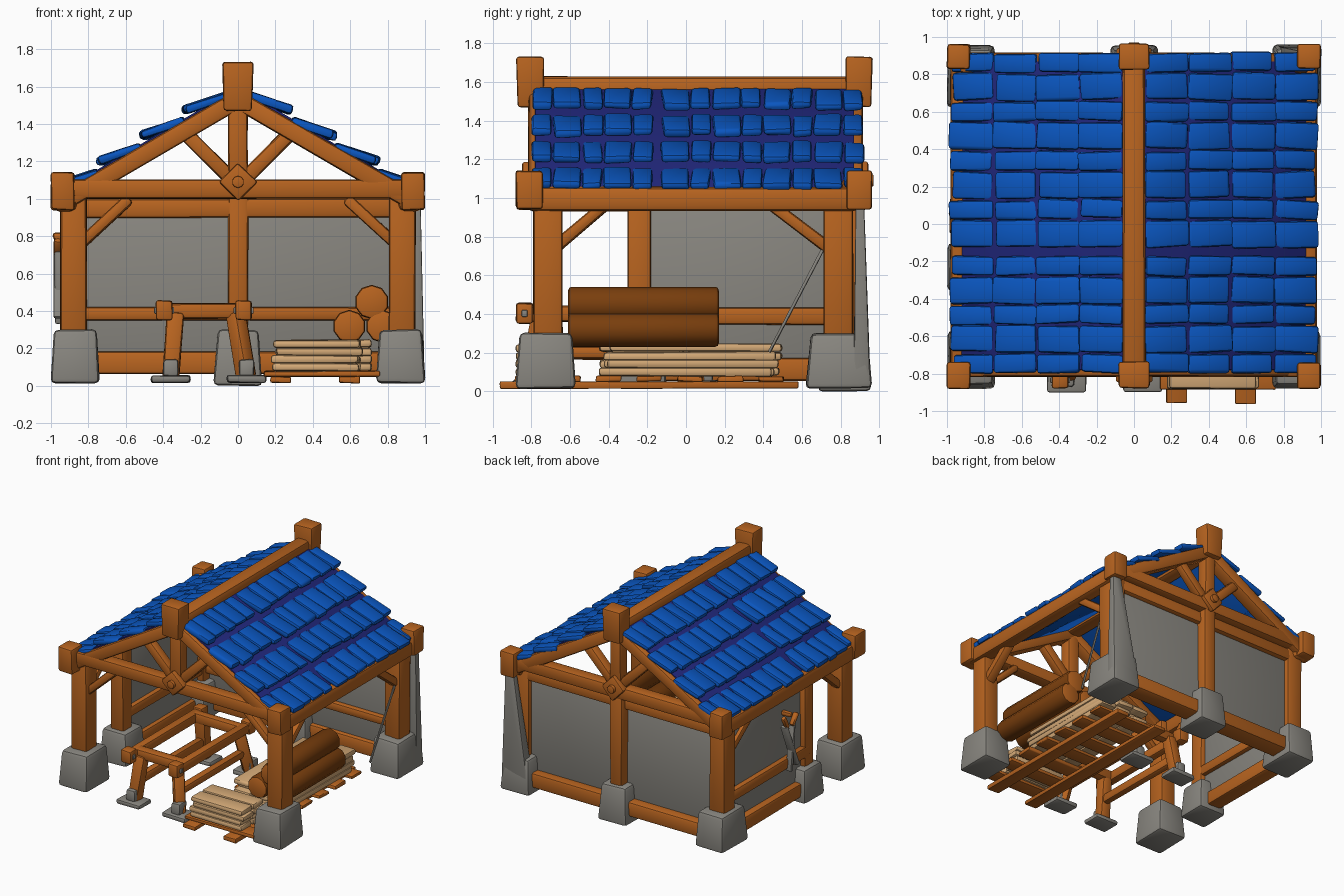
import bpy, bmesh, math, random
from mathutils import Vector, Matrix

if "Cube" in bpy.data.objects:
    bpy.data.objects.remove(bpy.data.objects["Cube"])

random.seed(4)

def material(name, rgb):
    m = bpy.data.materials.new(name)
    m.diffuse_color = (*rgb, 1)
    m.use_nodes = True
    m.node_tree.nodes["Principled BSDF"].inputs["Base Color"].default_value = m.diffuse_color
    return m

WOOD = material("orange wood", (0.48, 0.127, 0.014))
BARK = material("dark log wood", (0.19, 0.048, 0.004))
STONE = material("grey stone", (0.25, 0.24, 0.215))
TILE = material("blue tile", (0.003, 0.092, 0.52))
UNDER = material("dark blue roof board", (0.015, 0.02, 0.2))
PLANK = material("pale plank", (0.66, 0.4, 0.185))
parts = {}

def add(part, bm, mat, matrix):
    """Merge one solid into the named part."""
    bm.transform(matrix)
    bmesh.ops.recalc_face_normals(bm, faces=bm.faces)
    tmp = bpy.data.meshes.new("tmp")
    bm.to_mesh(tmp)
    bm.free()
    if part not in parts:
        parts[part] = (bmesh.new(), mat)
    parts[part][0].from_mesh(tmp)
    bpy.data.meshes.remove(tmp)

def block(size, top=1.0, bev=0.015, jit=0.004):
    """Bevelled, slightly uneven box centred on the origin; top scales its upper end."""
    bm = bmesh.new()
    bmesh.ops.create_cube(bm, size=1)
    for v in bm.verts:
        k = top if v.co.z > 0 else 1
        v.co = Vector((v.co.x * size[0] * k, v.co.y * size[1] * k, v.co.z * size[2]))
        v.co += Vector([random.uniform(-jit, jit) for _ in range(3)])
    bmesh.ops.bevel(bm, geom=bm.edges[:], offset=min(bev, min(size) * 0.4),
                    segments=2, profile=0.5, affect='EDGES')
    return bm

def box(part, mat, lo, hi, top=1.0, bev=0.015, jit=0.004, rot=None):
    lo, hi = Vector(lo), Vector(hi)
    m = Matrix.Translation((lo + hi) / 2)
    add(part, block(hi - lo, top, bev, jit), mat, m @ rot if rot else m)

def beam(part, mat, p, q, w, h=None, bev=0.02, jit=0.004):
    """Beam from p to q; w is the horizontal width, h the other one."""
    p, q = Vector(p), Vector(q)
    d = (q - p).normalized()
    up = Vector((0, 1, 0)) if abs(d.z) > 0.98 else Vector((0, 0, 1))
    s = d.cross(up).normalized()
    t = d.cross(s)
    m = Matrix((s, t, d)).transposed().to_4x4()
    add(part, block((w, h or w, (q - p).length), 1, bev, jit), mat,
        Matrix.Translation((p + q) / 2) @ m)

def cylinder(part, mat, c, r, length, segs=10):
    """Bevelled cylinder along y."""
    bm = bmesh.new()
    bmesh.ops.create_cone(bm, cap_ends=True, segments=segs, radius1=r, radius2=r, depth=length)
    rim = [e for e in bm.edges if abs(e.verts[0].co.z - e.verts[1].co.z) < 1e-5]
    bmesh.ops.bevel(bm, geom=rim, offset=r * 0.2, segments=2, profile=0.5, affect='EDGES')
    add(part, bm, mat, Matrix.Translation(c) @ Matrix.Rotation(math.pi / 2, 4, 'X'))

FRONT, BACK = -0.76, 0.86   # truss planes

# Stone footings and posts
for x in (-0.87, 0.87):
    for y0, y1, py in ((-0.88, -0.57, -0.715), (0.62, 0.96, 0.79)):
        box("stone_footings", STONE, (x - 0.13, y0, 0.015), (x + 0.13, y1, 0.30), 0.86, 0.025)
        beam("corner_posts", WOOD, (x * 1.01, py, 0.25), (x * 1.01, py, 1.04), 0.14, 0.15)
box("stone_footings", STONE, (-1.0, -0.36, 0.015), (-0.75, -0.1, 0.28), 0.85, 0.025)
box("stone_footings", STONE, (-0.13, 0.68, 0.0), (0.13, 0.96, 0.30), 0.82, 0.025)
beam("middle_posts", WOOD, (-0.88, -0.24, 0.25), (-0.88, -0.24, 1.0), 0.12)
beam("middle_posts", WOOD, (0, 0.83, 0.25), (0, 0.83, 1.05), 0.11, 0.15)

# Walls: whole back, rear part of the left side, slab over the rear right post
box("back_wall", STONE, (-0.9, 0.785, 0.12), (0.88, 0.825, 0.96))
box("left_wall", STONE, (-0.90, -0.22, 0.12), (-0.86, 0.82, 0.96))
bm = block((0.25, 0.09, 0.95), 1, 0.012)
for v in bm.verts:
    k = 0.5 + v.co.z / 0.95
    v.co.x = v.co.x * (1 - 0.72 * k) + 0.07 * k
    v.co.y = v.co.y * (1 - 0.5 * k) - 0.012 * k
add("corner_slab", bm, STONE, Matrix.Translation((0.872, 0.912, 0.51)))
beam("thin_strut", STONE, (0.88, 0.43, 0.2), (0.92, 0.82, 0.95), 0.015)

# Ground beams and rails
beam("ground_beams", WOOD, (-0.85, 0.83, 0.125), (0.85, 0.83, 0.125), 0.15, 0.12)
beam("ground_beams", WOOD, (-0.89, -0.25, 0.115), (-0.89, 0.8, 0.115), 0.13, 0.12)
beam("wall_rails", WOOD, (-0.85, 0.775, 0.385), (0.85, 0.775, 0.385), 0.06, 0.07)
beam("wall_rails", WOOD, (-0.885, -0.25, 0.39), (-0.885, 0.8, 0.39), 0.12, 0.09)
beam("wall_rails", WOOD, (-0.85, 0.81, 0.95), (0.85, 0.81, 0.95), 0.10, 0.10)

# Eave beams, ridge beam and their end blocks
for s in (-1, 1):
    beam("eave_beams", WOOD, (s * 0.92, -0.82, 0.995), (s * 0.92, 0.9, 0.995), 0.12, 0.125, 0.03)
    for y0, y1 in ((-0.88, -0.74), (0.83, 0.96)):
        box("eave_beam_ends", WOOD, (s * 0.937 - 0.062, y0, 0.94), (s * 0.937 + 0.062, y1, 1.14))
beam("ridge_beam", WOOD, (0, -0.84, 1.565), (0, 0.92, 1.565), 0.12, 0.13, 0.03)
for y0, y1 in ((-0.87, -0.74), (0.83, 0.96)):
    box("ridge_beam_ends", WOOD, (-0.075, y0, 1.47), (0.075, y1, 1.73), 1.1)

# Gable trusses
for y, out in ((FRONT, -1), (BACK, 1)):
    beam("tie_beams", WOOD, (-0.93, y, 1.05), (0.93, y, 1.05), 0.11, 0.10)
    beam("king_posts", WOOD, (0, y, 1.05), (0, y, 1.55), 0.10, 0.10)
    box("joint_plates", WOOD, (-0.072, y + out * 0.05 - 0.035, 1.018),
        (0.072, y + out * 0.05 + 0.035, 1.162), rot=Matrix.Rotation(math.pi / 4, 4, 'Y'))
    cylinder("joint_pegs", WOOD, (0, y + out * 0.08, 1.09), 0.032, 0.06)
    for s in (-1, 1):
        beam("rafters", WOOD, (s * 0.92, y, 0.995), (0, y, 1.53), 0.11, 0.095)
        beam("truss_braces", WOOD, (s * 0.03, y, 1.10), (s * 0.28, y, 1.35), 0.08, 0.075)
# Knee braces along the front, back and both sides
for s in (-1, 1):
    for y in (-0.72, 0.76):
        beam("knee_braces", WOOD, (s * 0.84, y, 0.76), (s * 0.58, y, 1.0), 0.07, 0.06)
    beam("knee_braces", WOOD, (s * 0.89, -0.68, 0.74), (s * 0.89, -0.40, 0.98), 0.08, 0.06)
    beam("knee_braces", WOOD, (s * 0.89, 0.74, 0.74), (s * 0.89, 0.42, 0.98), 0.08, 0.06)

# Roof boards, their lighter lining, and four courses of puffy tiles per slope
for s in (-1, 1):
    beam("roof_boards", UNDER, (s * 0.02, 0.045, 1.574), (s * 0.96, 0.045, 1.022), 1.65, 0.02, 0.004, 0)
    beam("roof_lining", TILE, (s * 0.02, 0.045, 1.556), (s * 0.955, 0.045, 1.006), 1.645, 0.014, 0.004, 0)
    for i in range(4):
        x0 = 0.055 + 0.23 * i
        z0 = 1.549 - 0.137 * i
        y = -0.80
        for j in range(13):
            w = 0.108 if j % 2 == 0 else 0.15
            reach = 0.232 + random.uniform(-0.015, 0.012)
            yc = y + w / 2 + random.uniform(-0.005, 0.005)
            dz = random.uniform(-0.004, 0.006)
            yaw = random.uniform(-0.005, 0.005)
            beam("roof_tiles", TILE, (s * x0, yc - yaw, z0 + dz),
                 (s * (x0 + reach), yc + yaw, z0 - 0.078 + dz), w - 0.006, 0.044, 0.022, 0.005)
            y += w + (0.04 if j == 4 else 0.002)

# Work trestle with splayed legs on stone pads
TX = (-0.395, 0.03)
for k, x in enumerate(TX):
    fx, hx = (-0.36, -0.335) if k == 0 else (0.045, -0.015)
    beam("trestle_top", WOOD, (x, -0.86, 0.40), (x, 0.1, 0.40), 0.07, 0.08)
    box("trestle_ends", WOOD, (x - 0.043, -0.88, 0.35), (x + 0.043, -0.79, 0.455))
    box("trestle_ends", WOOD, (x - 0.043, 0.04, 0.35), (x + 0.043, 0.13, 0.455))
    beam("trestle_rails", WOOD, ((fx + hx) / 2, -0.76, 0.2), ((fx + hx) / 2, 0.03, 0.2), 0.06, 0.07)
    for y, o in ((-0.75, -1), (0.02, 1)):
        beam("trestle_legs", WOOD, (hx, y, 0.39), (fx, y + o * 0.06, 0.04), 0.09)
        box("trestle_pads", STONE, (fx - 0.105, y + o * 0.07 - 0.08, 0.015),
            (fx + 0.105, y + o * 0.07 + 0.08, 0.055))
        box("trestle_pads", STONE, (fx - 0.04, y + o * 0.07 - 0.05, 0.05),
            (fx + 0.04, y + o * 0.07 + 0.05, 0.14))
    for sx in (-1, 1):      # flat bolts on the outer sides of the trestle ends
        box("trestle_bolts", STONE, (x + sx * 0.045 - 0.008, -0.85, 0.385),
            (x + sx * 0.045 + 0.008, -0.82, 0.42), bev=0.005, jit=0)
for y in (-0.74, 0.01):
    beam("trestle_cross_beams", WOOD, (TX[0], y, 0.40), (TX[1], y, 0.40), 0.08, 0.08)

# Pallet
for x in (0.23, 0.595):
    box("pallet_runners", WOOD, (x - 0.055, -0.96, 0.015), (x + 0.055, 0.58, 0.05), bev=0.008)
for k in range(7):
    y = -0.82 + k * 0.21
    box("pallet_slats", WOOD, (0.14, y - 0.065, 0.05), (0.76, y + 0.065, 0.078), bev=0.008)

# Pale plank stacks: front one laid across, rear one laid lengthwise
for l in range(4):
    z = 0.078 + l * 0.042
    for k in range(2):
        j = random.uniform(-0.02, 0.02)
        box("front_planks", PLANK, (0.185 + j, -0.88 + k * 0.14, z), (0.65 + j, -0.745 + k * 0.14, z + 0.042))
    for k in range(3):
        j = random.uniform(-0.03, 0.03)
        box("rear_planks", PLANK, (0.27 + k * 0.15, -0.42 + j, z), (0.415 + k * 0.15, 0.47 + j, z + 0.042))

# Logs
for x, z, r in ((0.595, 0.318, 0.088), (0.772, 0.318, 0.088), (0.715, 0.448, 0.092)):
    cylinder("logs", BARK, (x, -0.22, z), r, 0.78)

# Tools hanging on the left wall
beam("tool_blades", STONE, (-0.955, 0.11, 0.72), (-0.955, -0.04, 0.36), 0.06, 0.03)
beam("tool_blades", STONE, (-0.955, 0.00, 0.72), (-0.955, 0.04, 0.33), 0.05, 0.03)
beam("tool_handles", WOOD, (-0.965, 0.13, 0.80), (-0.965, 0.08, 0.70), 0.04)
beam("tool_handles", WOOD, (-0.965, -0.04, 0.78), (-0.965, 0.03, 0.70), 0.04)
beam("tool_handles", WOOD, (-0.90, 0.05, 0.80), (-0.99, 0.05, 0.80), 0.04)

# Turn the collected parts into objects
for name, (bm, mat) in parts.items():
    me = bpy.data.meshes.new(name)
    bm.normal_update()
    me.materials.append(mat)
    if name == "logs":             # cut ends are lighter wood
        me.materials.append(WOOD)
        for f in bm.faces:
            f.material_index = 1 if abs(f.normal.y) > 0.9 else 0
    bm.to_mesh(me)
    bm.free()
    ob = bpy.data.objects.new(name, me)
    bpy.context.collection.objects.link(ob)
    ob.select_set(True)
    bpy.context.view_layer.objects.active = ob
bpy.ops.object.shade_smooth_by_angle(angle=math.radians(40))
